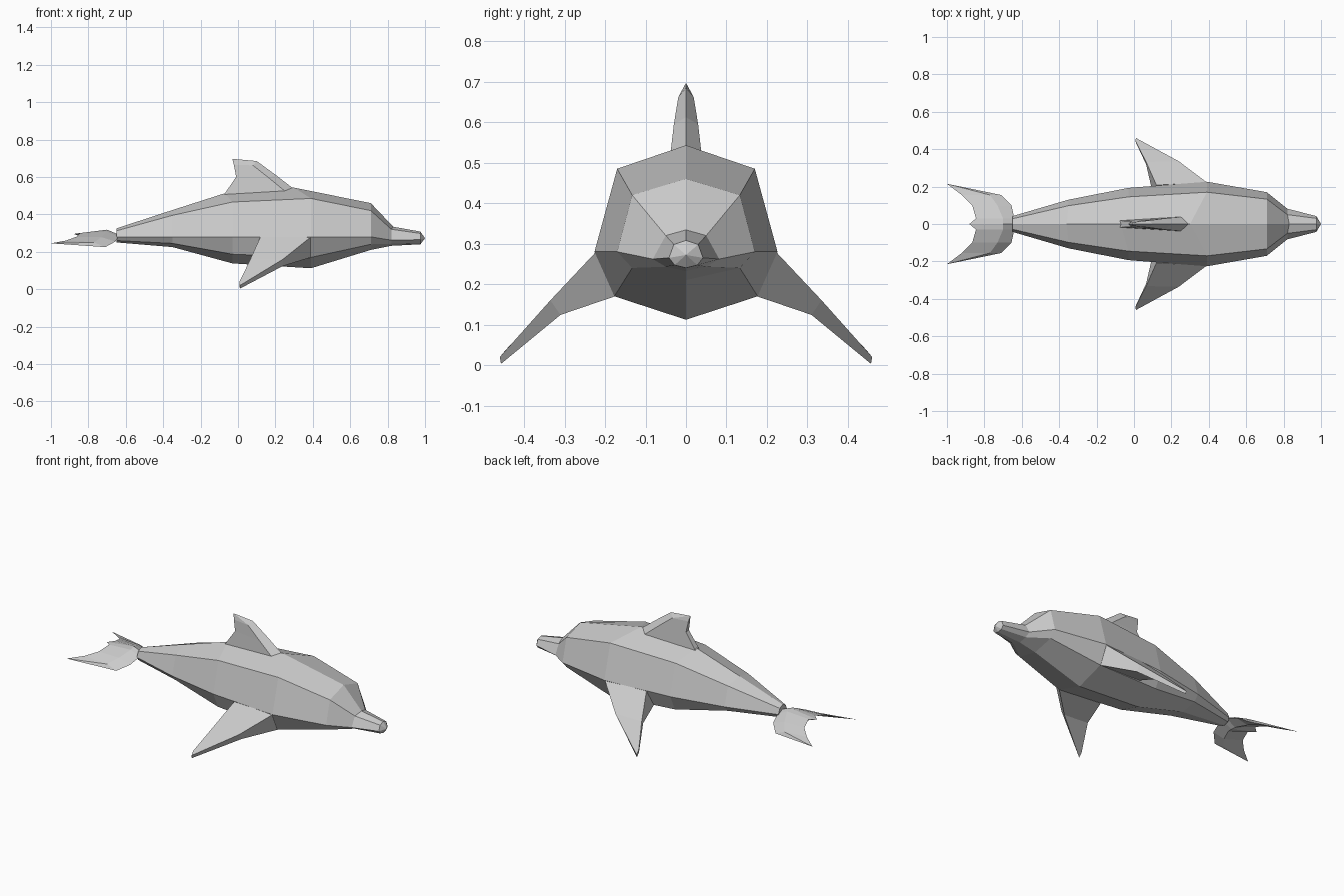
import bpy, bmesh


def loft(name, rings, tip=None, mirror=False):
    """Skin closed rings of points, optionally ending in a single tip."""
    bm = bmesh.new()
    vr = [[bm.verts.new(p) for p in r] for r in rings]
    n = len(vr[0])
    for a, b in zip(vr, vr[1:]):
        for i in range(n):
            j = (i + 1) % n
            bm.faces.new((a[i], a[j], b[j], b[i]))
    bm.faces.new(vr[0])
    if tip:
        t = bm.verts.new(tip)
        for i in range(n):
            bm.faces.new((vr[-1][i], vr[-1][(i + 1) % n], t))
    else:
        bm.faces.new(vr[-1])
    if mirror:
        geo = bm.verts[:] + bm.edges[:] + bm.faces[:]
        dup = bmesh.ops.duplicate(bm, geom=geo)["geom"]
        for v in dup:
            if isinstance(v, bmesh.types.BMVert):
                v.co.y *= -1
    bmesh.ops.recalc_face_normals(bm, faces=bm.faces[:])
    me = bpy.data.meshes.new(name)
    bm.to_mesh(me)
    bm.free()
    ob = bpy.data.objects.new(name, me)
    bpy.context.collection.objects.link(ob)
    return ob


# body: x, top x, top z, upper (y, z), side (y, z), lower (y, z), bottom z
sections = [
    (-0.65, -0.65, 0.325, 0.028, 0.312, 0.042, 0.280, 0.030, 0.260, 0.250),
    (-0.35, -0.36, 0.420, 0.098, 0.395, 0.130, 0.280, 0.100, 0.245, 0.225),
    (-0.03, -0.07, 0.513, 0.145, 0.466, 0.193, 0.280, 0.150, 0.187, 0.138),
    (0.39, 0.30, 0.543, 0.170, 0.485, 0.226, 0.280, 0.177, 0.170, 0.112),
    (0.71, 0.71, 0.460, 0.133, 0.420, 0.170, 0.280, 0.133, 0.240, 0.210),
    (0.82, 0.83, 0.334, 0.050, 0.320, 0.082, 0.262, 0.050, 0.243, 0.232),
    (0.975, 0.975, 0.308, 0.030, 0.298, 0.042, 0.265, 0.028, 0.247, 0.240),
]
rings = []
for x, tx, tz, uy, uz, sy, sz, ly, lz, bz in sections:
    rings.append([(tx, 0, tz), (x, uy, uz), (x, sy, sz), (x, ly, lz), (x, 0, bz),
                  (x, -ly, lz), (x, -sy, sz), (x, -uy, uz)])
loft("body", rings, tip=(1.0, 0, 0.272))

# dorsal fin: leading edge, ridge each side, trailing edge each side
def fin_ring(lx, lz, rx, ry, rz, tx, ty, tz):
    return [(lx, 0, lz), (rx, ry, rz), (tx, ty, tz), (tx, -ty, tz), (rx, -ry, rz)]

loft("dorsal_fin", [
    fin_ring(0.30, 0.535, 0.25, 0.038, 0.525, -0.075, 0.018, 0.505),
    fin_ring(0.20, 0.612, 0.165, 0.030, 0.595, -0.01, 0.014, 0.600),
    fin_ring(0.10, 0.685, 0.08, 0.019, 0.662, -0.022, 0.008, 0.665),
], tip=(-0.03, 0, 0.697))

# pectoral fins: front top, front bottom, back bottom, back top
loft("pectoral_fins", [
    [(0.39, 0.222, 0.28), (0.39, 0.175, 0.17), (0.10, 0.165, 0.185), (0.12, 0.208, 0.28)],
    [(0.24, 0.335, 0.160), (0.24, 0.310, 0.124), (0.065, 0.318, 0.142), (0.065, 0.332, 0.158)],
    [(0.01, 0.460, 0.020), (0.01, 0.457, 0.003), (0.008, 0.440, 0.025), (0.008, 0.443, 0.040)],
], mirror=True)

# tail flukes: leading edge, top, trailing edge, bottom
def fluke_ring(y, lx, lz, mx, top, low, tx, tz):
    return [(lx, y, lz), (mx, y, top), (tx, y, tz), (mx, y, low)]

loft("tail_flukes", [
    fluke_ring(0.00, -0.62, 0.285, -0.70, 0.318, 0.245, -0.88, 0.295),
    fluke_ring(0.03, -0.64, 0.280, -0.70, 0.308, 0.243, -0.845, 0.300),
    fluke_ring(0.10, -0.655, 0.255, -0.73, 0.278, 0.238, -0.865, 0.280),
    fluke_ring(0.155, -0.71, 0.225, -0.77, 0.250, 0.230, -0.92, 0.260),
], tip=(-1.0, 0.215, 0.245), mirror=True)
